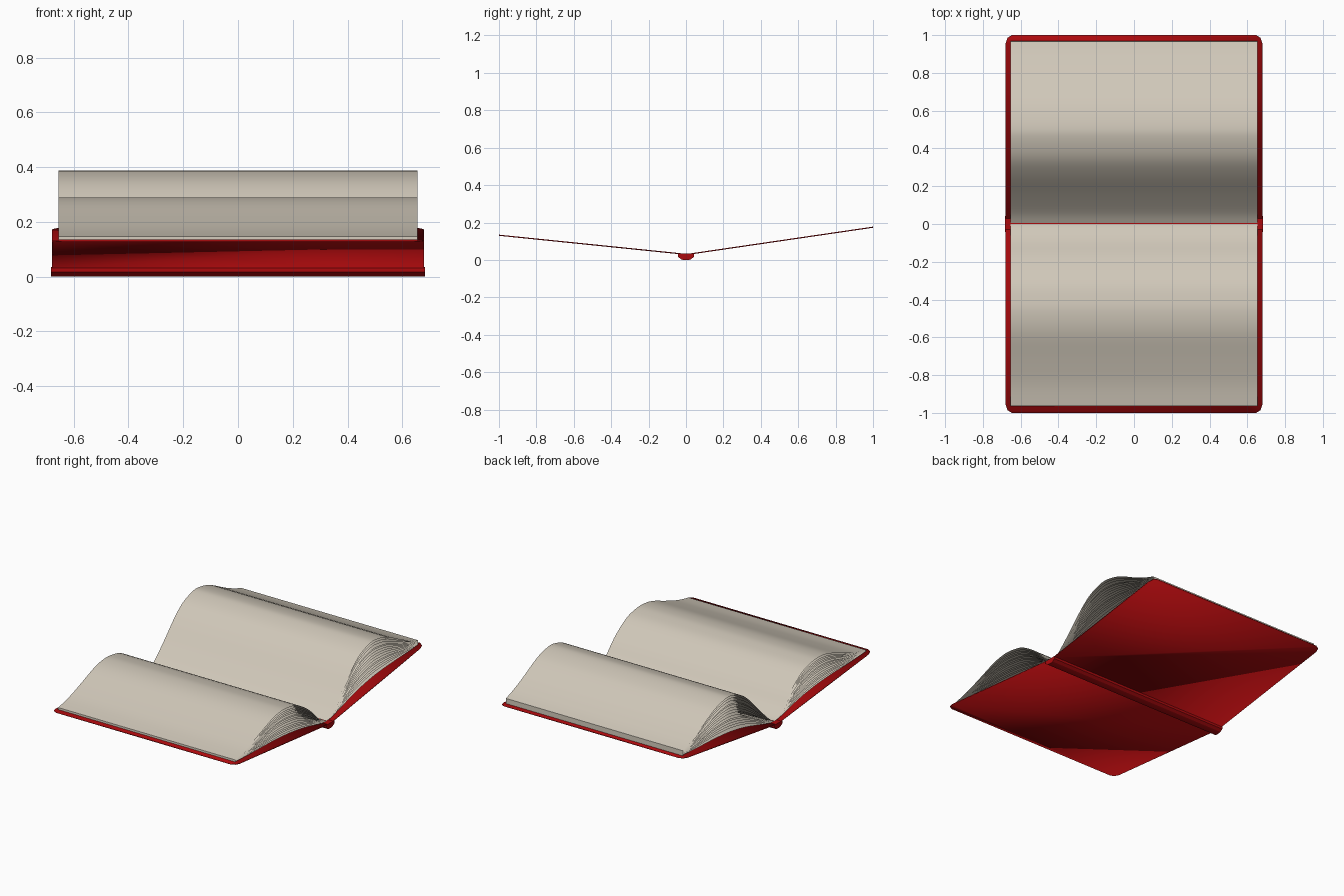
import bpy, bmesh, math, random

if "Cube" in bpy.data.objects:
    bpy.data.objects.remove(bpy.data.objects["Cube"])

random.seed(4)


def material(name, rgb):
    m = bpy.data.materials.new(name)
    m.diffuse_color = (*rgb, 1)
    m.use_nodes = True
    m.node_tree.nodes["Principled BSDF"].inputs["Base Color"].default_value = m.diffuse_color
    return m


RED = material("cover_red", (0.41, 0.003, 0.004))
PAPER = material("paper", (0.63, 0.575, 0.485))


def finish(name, bm, mat, angle=40):
    me = bpy.data.meshes.new(name)
    bm.to_mesh(me)
    bm.free()
    me.materials.append(mat)
    ob = bpy.data.objects.new(name, me)
    bpy.context.collection.objects.link(ob)
    bpy.ops.object.select_all(action='DESELECT')
    bpy.context.view_layer.objects.active = ob
    ob.select_set(True)
    bpy.ops.object.shade_smooth_by_angle(angle=math.radians(angle))
    return ob


def smooth_profile(pts, steps=4):
    """Catmull-Rom curve through the given points."""
    p = [pts[0]] + pts + [pts[-1]]
    out = []
    for i in range(1, len(p) - 2):
        a, b, c, d = p[i - 1:i + 3]
        for k in range(steps):
            t = k / steps
            out.append(tuple(0.5 * (2 * b[j] + (c[j] - a[j]) * t
                       + (2 * a[j] - 5 * b[j] + 4 * c[j] - d[j]) * t * t
                       + (3 * b[j] - a[j] - 3 * c[j] + d[j]) * t ** 3) for j in (0, 1)))
    return out + [pts[-1]]


def add_sheet(bm, profile, half, side):
    """Extrude a (y, z) profile along x as a single thin surface facing up."""
    rows = [[bm.verts.new((x, side * y, z)) for x in (-half, half)] for y, z in profile]
    for a, b in zip(rows, rows[1:]):
        f = (a[0], a[1], b[1], b[0])
        bm.faces.new(f if side > 0 else f[::-1])


HINGE = 0.036


def cover_z(y, edge):
    return HINGE + (edge - HINGE) * max(0, y - 0.04) / 0.96


# Cover boards: thin panels with clipped corners
def cover(name, side, edge):
    bm = bmesh.new()
    outline = [(-0.68, 0.03), (0.68, 0.03), (0.68, 0.955), (0.67, 0.985), (0.645, 1.0),
               (-0.645, 1.0), (-0.67, 0.985), (-0.68, 0.955)]
    vs = [bm.verts.new((x, side * y, cover_z(y, edge))) for x, y in outline]
    bm.faces.new(vs if side > 0 else vs[::-1])
    ob = finish(name, bm, RED)
    mod = ob.modifiers.new("thickness", 'SOLIDIFY')
    mod.thickness = 0.006
    mod.offset = -1


# Page stack: fanned sheets under one arched top sheet
def pages(name, side, edge, top):
    top = smooth_profile(top)
    bm = bmesh.new()
    count = 15
    for i in range(count):
        t = 0.17 + 0.83 * i / (count - 1)
        if i < count - 1:
            t += random.uniform(-0.02, 0.015)
        prof = []
        for y, z in top:
            base = cover_z(y, edge) + 0.003
            prof.append((y, base + (z - base) * t))
        if i == count - 1:   # fore-edge strip
            y = prof[-1][0]
            prof.append((y + 0.001, cover_z(y, edge) + 0.003))
        add_sheet(bm, prof, 0.655, side)
    finish(name, bm, PAPER, 50)


cover("front_cover", -1, 0.135)
cover("back_cover", 1, 0.178)

pages("front_pages", -1, 0.135,
      [(0.0, 0.04), (0.03, 0.052), (0.09, 0.092), (0.18, 0.18), (0.30, 0.258), (0.40, 0.284),
       (0.48, 0.288), (0.58, 0.270), (0.72, 0.218), (0.85, 0.173), (0.963, 0.147)])
pages("back_pages", 1, 0.178,
      [(0.004, 0.04), (0.06, 0.078), (0.155, 0.168), (0.26, 0.275), (0.35, 0.345), (0.45, 0.381),
       (0.52, 0.385), (0.62, 0.362), (0.7, 0.326), (0.8, 0.275), (0.9, 0.232), (0.967, 0.21)])

# Spine: capped bar with bevelled underside
bm = bmesh.new()
section = [(-0.042, 0.035), (-0.042, 0.016), (-0.025, 0.003), (-0.015, 0.0),
           (0.015, 0.0), (0.025, 0.003), (0.042, 0.016), (0.042, 0.035)]
cap = bm.faces.new([bm.verts.new((-0.683, y, z)) for y, z in section])
ext = bmesh.ops.extrude_face_region(bm, geom=[cap], use_keep_orig=True)
bmesh.ops.translate(bm, vec=(1.366, 0, 0),
                    verts=[g for g in ext["geom"] if isinstance(g, bmesh.types.BMVert)])
bmesh.ops.recalc_face_normals(bm, faces=bm.faces)
finish("spine", bm, RED, 20)
